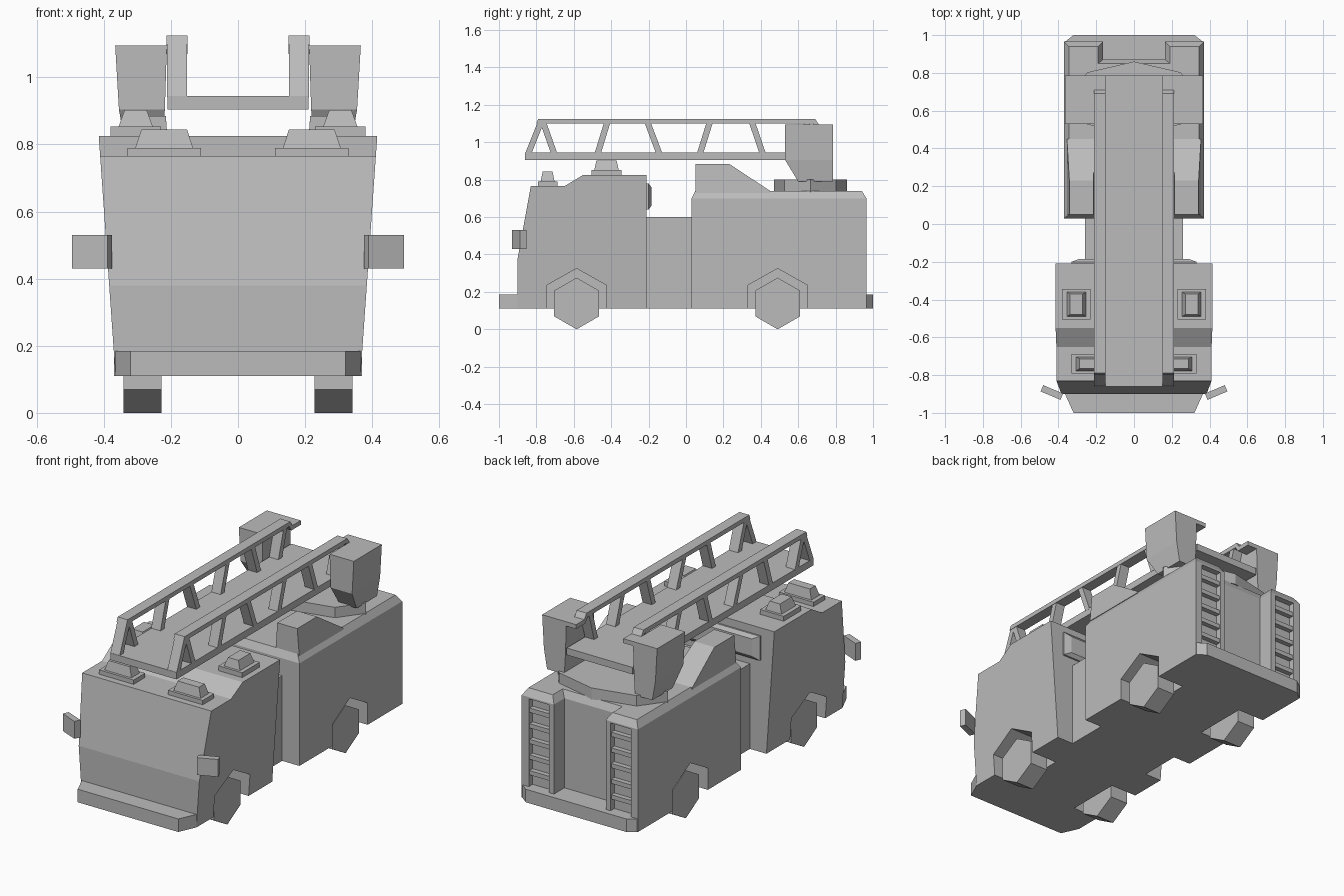
import bpy, bmesh, math
from mathutils import Vector, Matrix

cube = bpy.data.objects.get("Cube")
if cube:
    bpy.data.objects.remove(cube)

grey = bpy.data.materials.new("plain_grey")
grey.use_nodes = True
grey.diffuse_color = (0.5, 0.5, 0.5, 1)
grey.node_tree.nodes["Principled BSDF"].inputs["Base Color"].default_value = (0.5, 0.5, 0.5, 1)


def finish(name, bm):
    bmesh.ops.recalc_face_normals(bm, faces=bm.faces)
    mesh = bpy.data.meshes.new(name)
    bm.to_mesh(mesh)
    bm.free()
    mesh.materials.append(grey)
    ob = bpy.data.objects.new(name, mesh)
    bpy.context.collection.objects.link(ob)
    return ob


def loft(name, rings, both=False):
    """Closed solid through equal rings of points; both=True adds the x-mirrored twin."""
    made = []
    for sign, side in ((1, "left_"), (-1, "right_")) if both else ((1, ""),):
        bm = bmesh.new()
        loops = [[bm.verts.new((sign * x, y, z)) for x, y, z in ring] for ring in rings]
        for a, b in zip(loops, loops[1:]):
            for i in range(len(a)):
                j = (i + 1) % len(a)
                bm.faces.new((a[i], a[j], b[j], b[i]))
        bm.faces.new(loops[0])
        bm.faces.new(loops[-1])
        made.append(finish(side + name, bm))
    return made


def rect(x0, x1, y0, y1, z):
    return [(x0, y0, z), (x1, y0, z), (x1, y1, z), (x0, y1, z)]


def box(name, x, y, z, both=False):
    return loft(name, [rect(*x, *y, h) for h in z], both)


def side_prism(name, profile, x0, x1, both=False):
    """Extrudes a (y, z) profile across x."""
    return loft(name, [[(x, y, z) for y, z in profile] for x in (x0, x1)], both)


def plan(points, z):
    """Plan outline mirrored in x to a closed ring."""
    return [(x, y, z) for x, y in points] + [(-x, y, z) for x, y in reversed(points)]


def cut(target, cutters):
    for c in cutters:
        c.hide_render = True
        mod = target.modifiers.new("cut", 'BOOLEAN')
        mod.object, mod.operation, mod.solver = c, 'DIFFERENCE', 'EXACT'
    graph = bpy.context.evaluated_depsgraph_get()
    mesh = bpy.data.meshes.new_from_object(target.evaluated_get(graph))
    target.modifiers.clear()
    target.data = mesh
    for c in cutters:
        bpy.data.objects.remove(c)


def arch(y):
    outline = [(-.16, .05), (-.16, .235), (0, .325), (.16, .235), (.16, .05)]
    return side_prism("arch_cutter", [(y + a, z) for a, z in outline], .2, .6, True)


FRONT_AXLE, REAR_AXLE = -.585, .49

# Cab, widening towards the roof
cab_profile = [(-.9, .11), (-.9, .38), (-.83, .765), (-.65, .765),
               (-.55, .825), (-.21, .825), (-.21, .11)]
cab = side_prism("cab", cab_profile, -1, 1)[0]
for v in cab.data.vertices:
    v.co.x *= .365 + .07 * (v.co.z - .11)
cut(cab, arch(FRONT_AXLE))

# Bumper, connecting block, rear window panel
bumper = [(.365, -.89), (.365, -.9), (.32, -1)]
loft("front_bumper", [plan(bumper, z) for z in (.11, .185)])
box("middle_block", (-.26, .26), (-.21, .03), (.11, .6))
loft("cab_rear_window", [[(-w, y, .71 - h), (w, y, .71 - h), (w, y, .71 + h), (-w, y, .71 + h)]
                         for y, w, h in ((-.215, .33, .07), (-.2, .33, .07), (-.185, .29, .05))])

# Rear body with a notch at the back and a bevelled top edge
outer = [(.165, .87), (.165, .965), (.37, .965), (.37, .03)]
inner = [(.19, .85), (.19, .94), (.345, .94), (.345, .05)]
body = loft("rear_body", [plan(outer, .11), plan(outer, .7), plan(inner, .74)])[0]
recess = box("recess_cutter", (.195, .325), (.93, 1.1), (.185, .69), True)
cut(body, arch(REAR_AXLE) + recess)
for i in range(5):
    z = .25 + .09 * i
    box("ladder_rung", (.195, .325), (.925, .958), (z, z + .025), True)
step = [(.165, .87), (.165, .965), (.365, .965), (.32, 1)]
loft("rear_step", [plan(step, z) for z in (.11, .185)])

# Six-sided wheels
for label, y in (("front_wheel", FRONT_AXLE), ("rear_wheel", REAR_AXLE)):
    hexagon = [(y + .138 * math.sin(k * math.pi / 3), .138 + .138 * math.cos(k * math.pi / 3))
               for k in range(6)]
    side_prism(label, hexagon, .228, .342, True)

# Roof lamps: a flat base with a tapered cap


def lamp(name, cx, cy, z, size, base_h, cap_h):
    w, d = size

    def ring(dw, dd, h):
        return rect(cx - w + dw, cx + w - dw, cy - d + dd, cy + d - dd, h)
    loft(name + "_base", [ring(0, 0, z - .01), ring(0, 0, z + base_h)], True)
    top = z + base_h
    loft(name, [ring(.024, .015, top), ring(.042, .026, top + cap_h)], True)


lamp("front_lamp", .22, -.74, .765, (.11, .052), .025, .055)
lamp("roof_lamp", .305, -.425, .825, (.075, .08), .028, .05)

# Angled wing mirrors
ax = Vector((.435, -.892, .48))
turn = Matrix.Rotation(math.radians(23), 3, 'Z')
loft("wing_mirror", [[tuple(ax + turn @ Vector(p)) for p in rect(-.057, .057, -.018, .018, h)]
                     for h in (-.05, .05)], True)

# Sloped lockers on the deck
loft("deck_locker", [[(x, .05, .73), (x2, .05, .885), (x2, .23, .885), (x, .45, .74), (x, .45, .73)]
                     for x, x2 in ((.205, .215), (.355, .342))], True)

# Turntable: wide octagon
loft("turntable", [[(.35 * math.sin(k * math.pi / 4), .665 + .195 * math.cos(k * math.pi / 4), z)
                    for k in range(8)] for z in (.735, .8)])

# Upright boxes holding the ladder
loft("ladder_support", [rect(.225, .335, .6, .785, .79), rect(.218, .355, .53, .785, .905),
                        rect(.212, .366, .53, .785, 1.095)], True)

# Ladder bed, rails and slanted struts
box("ladder_bed", (-.21, .21), (-.86, .785), (.905, .945))
side_prism("ladder_rail", [(-.8, 1.1), (-.79, 1.125), (.69, 1.125), (.71, 1.095),
                           (.785, 1.095), (.785, 1.07), (.7, 1.07), (.68, 1.1)], .15, .213, True)
for low, high in ((-.843, -.775), (-.705, -.765), (-.472, -.42),
                  (-.143, -.207), (.075, .128), (.41, .352), (.6, .65)):
    t = .017
    side_prism("ladder_strut", [(low - t, .94), (low + t, .94), (high + t, 1.11), (high - t, 1.11)],
               .152, .211, True)
